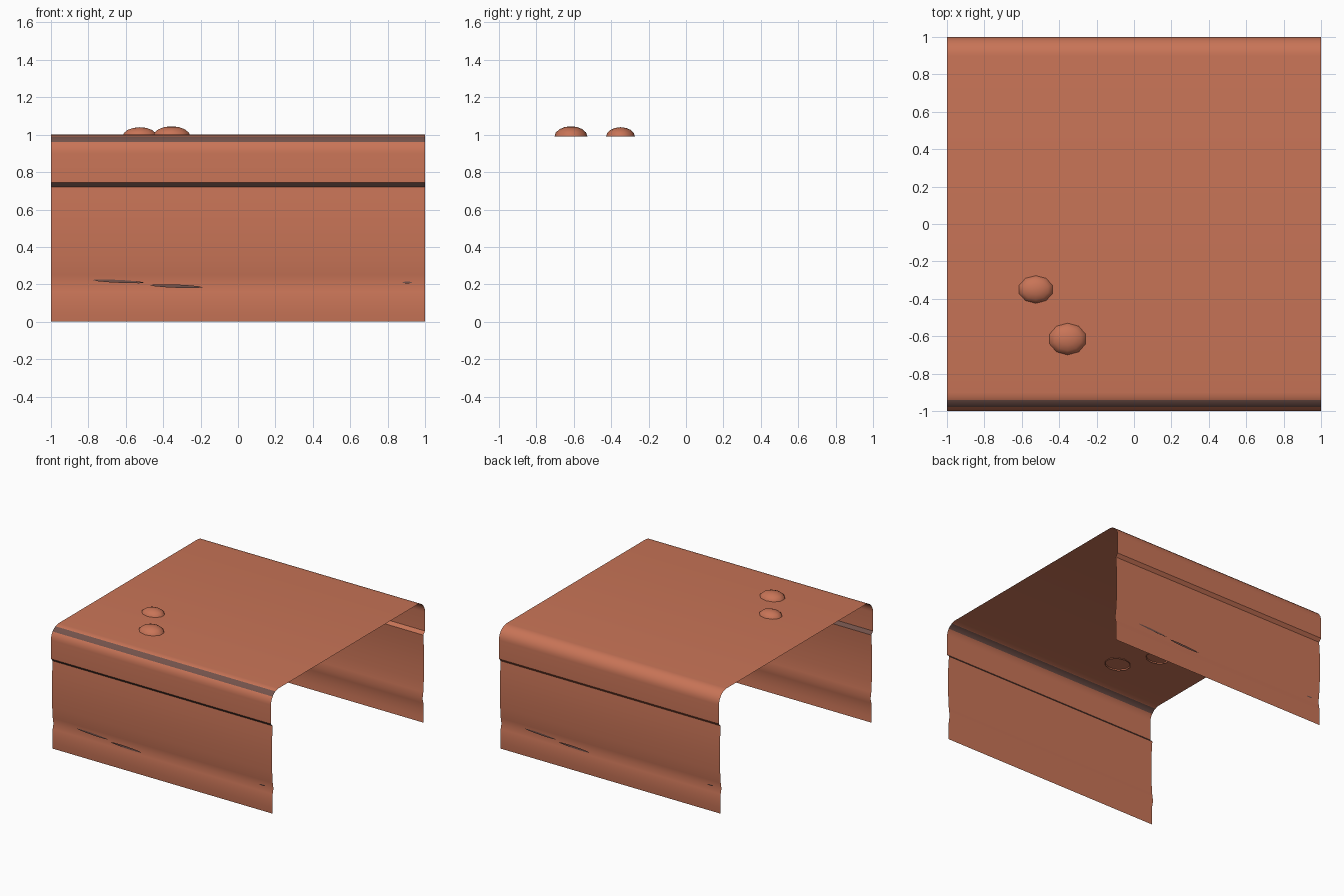
import bpy, bmesh
from math import sin, cos, pi, radians

cube = bpy.data.objects.get("Cube")
if cube:
    bpy.data.objects.remove(cube, do_unlink=True)


def material(name, rgb):
    m = bpy.data.materials.new(name)
    m.use_nodes = True
    m.diffuse_color = (*rgb, 1)
    m.node_tree.nodes["Principled BSDF"].inputs["Base Color"].default_value = (*rgb, 1)
    return m


clay = material("terracotta", (0.58, 0.175, 0.095))
grey = material("grey_brown", (0.17, 0.085, 0.07))


def finish(name, bm, mats, smooth=True):
    mesh = bpy.data.meshes.new(name)
    bm.to_mesh(mesh)
    bm.free()
    for m in mats:
        mesh.materials.append(m)
    ob = bpy.data.objects.new(name, mesh)
    bpy.context.collection.objects.link(ob)
    if smooth:
        bpy.ops.object.select_all(action='DESELECT')
        ob.select_set(True)
        bpy.context.view_layer.objects.active = ob
        bpy.ops.object.shade_smooth_by_angle(angle=radians(28))
    return ob


# Half profile (distance from centre, height): rounded shoulder, step, two bulging panels
half = [(0.9 + 0.1 * sin(radians(a)), 0.9 + 0.1 * cos(radians(a)))
        for a in (0, 12, 25, 38, 52, 65, 78, 90)]
half += [(1.0, 0.745), (0.977, 0.72),
         (0.985, 0.62), (0.988, 0.48), (0.984, 0.34), (0.977, 0.25), (0.968, 0.2),
         (0.978, 0.16), (0.983, 0.1), (0.983, 0.05), (0.979, 0)]
profile = half[::-1] + [(-d, z) for d, z in half]

# Open sheet shell, with grey shoulder strip and step on the front
bm = bmesh.new()
rows = [[bm.verts.new((x, y, z)) for x in (1, -1)] for y, z in profile]
for a, b in zip(rows, rows[1:]):
    f = bm.faces.new((a[0], a[1], b[1], b[0]))
    c = f.calc_center_median()
    if c.y < -0.9 and (0.96 < c.z < 0.99 or 0.72 < c.z < 0.745):
        f.material_index = 1
finish("folded_shell", bm, (clay, grey))


# Low domes on the roof
def dome(name, x, y, rx, ry, height):
    bm = bmesh.new()
    bmesh.ops.create_uvsphere(bm, u_segments=10, v_segments=8, radius=1)
    low = [v for v in bm.verts if v.co.z < -0.01]
    bmesh.ops.delete(bm, geom=low, context='VERTS')
    for v in bm.verts:
        v.co = (x + v.co.x * rx, y + v.co.y * ry, 0.99 + v.co.z * height)
    ob = finish(name, bm, (clay,), False)
    ob.data.shade_smooth()


dome("rear_dome", -0.525, -0.35, 0.097, 0.077, 0.05)
dome("front_dome", -0.355, -0.615, 0.105, 0.088, 0.055)


# Thin sliver marks along the lower groove, repeated on the back by a half turn
def sliver(name, side, x, z, rx, rz, tilt, depth):
    bm = bmesh.new()
    ring = []
    for i in range(10):
        t = 2 * pi * i / 10
        u = rx * cos(t)
        ring.append(bm.verts.new((side * (x + u), -side * depth, z + rz * sin(t) - tilt * u)))
    bm.faces.new(ring)
    finish(name, bm, (grey,), False)


for label, side in (("front", 1), ("back", -1)):
    sliver(label + "_long_mark", side, -0.33, 0.19, 0.14, 0.009, 0.04, 0.982)
    sliver(label + "_upper_mark", side, -0.64, 0.216, 0.14, 0.008, 0.05, 0.979)
    sliver(label + "_small_mark", side, 0.905, 0.21, 0.026, 0.005, 0, 0.977)
